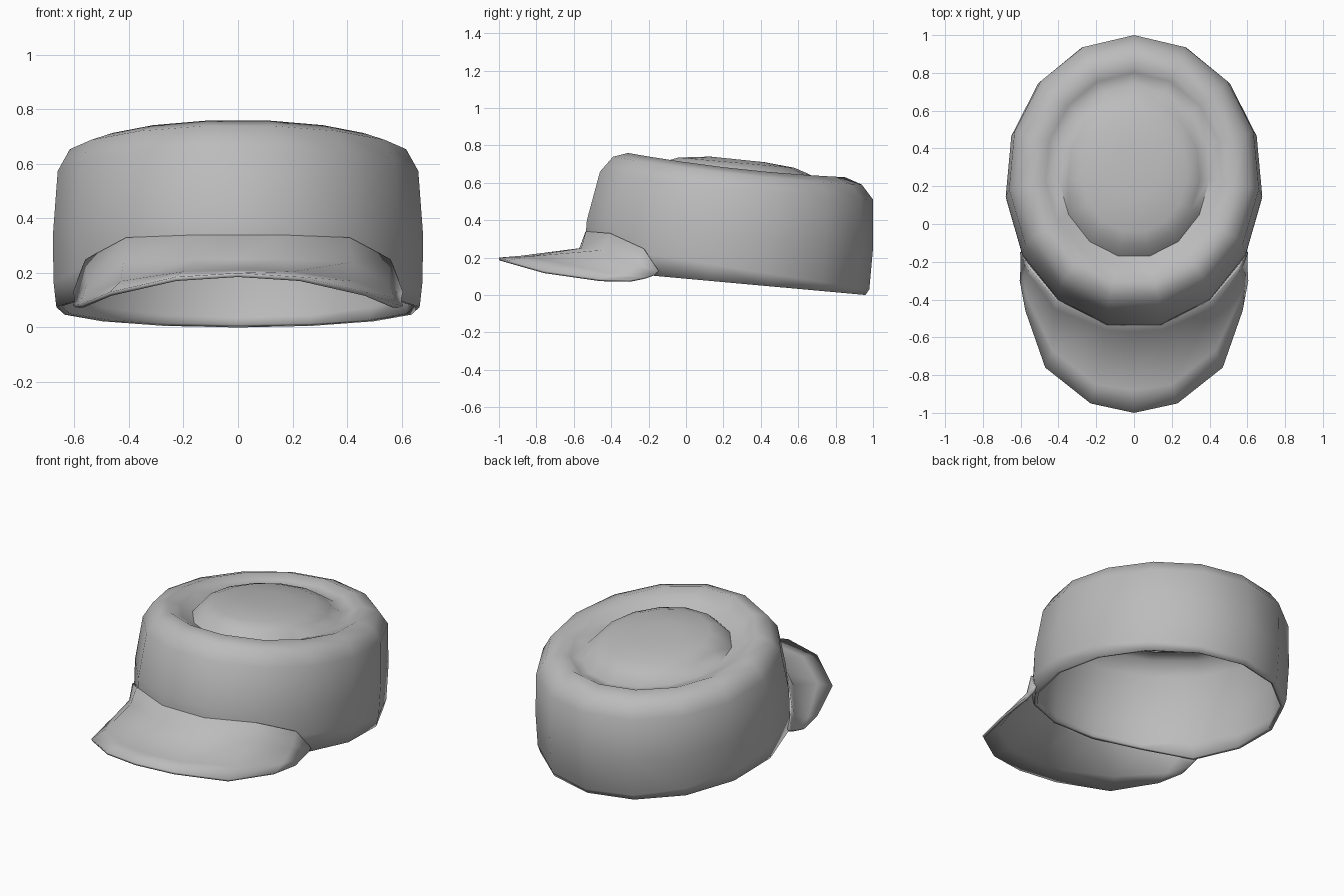
import bpy, bmesh, math
from mathutils import Vector

if "Cube" in bpy.data.objects:
    bpy.data.objects.remove(bpy.data.objects["Cube"], do_unlink=True)

SIDES = 15

cloth = bpy.data.materials.new("grey cloth")
cloth.use_nodes = True
GREY = (0.5, 0.5, 0.5, 1)
cloth.diffuse_color = GREY
cloth.node_tree.nodes["Principled BSDF"].inputs["Base Color"].default_value = GREY


def ring(front, back, half_width, z_front, z_back, sag=0):
    """Tilted oval with one corner at the back and a flat edge at the front."""
    depth = (back - front) / (1 + math.cos(math.pi / SIDES))
    points = []
    for k in range(SIDES):
        a = math.tau * k / SIDES
        y = back - depth + depth * math.cos(a)
        t = (y - front) / (back - front)
        z = z_front + (z_back - z_front) * t + sag * math.sin(a) ** 2
        points.append(Vector((half_width * math.sin(a), y, z)))
    return points


def make_part(name, rows, closed, thickness):
    """Skin rows of points into a smooth cloth shell."""
    bm = bmesh.new()
    grid = [[bm.verts.new(p) for p in row] for row in rows]
    for low, high in zip(grid, grid[1:]):
        n = len(low)
        for i in range(n if closed else n - 1):
            j = (i + 1) % n
            bm.faces.new((low[i], low[j], high[j], high[i]))
    if closed:
        bm.faces.new(grid[-1])
    bmesh.ops.recalc_face_normals(bm, faces=bm.faces)
    top = max(bm.faces, key=lambda f: f.calc_center_median().z)
    if top.normal.z < 0:
        bmesh.ops.reverse_faces(bm, faces=bm.faces)
    mesh = bpy.data.meshes.new(name)
    bm.to_mesh(mesh)
    bm.free()
    mesh.materials.append(cloth)
    obj = bpy.data.objects.new(name, mesh)
    bpy.context.collection.objects.link(obj)
    shell = obj.modifiers.new("thickness", "SOLIDIFY")
    shell.thickness = thickness
    shell.offset = -1
    bpy.ops.object.select_all(action="DESELECT")
    obj.select_set(True)
    bpy.context.view_layer.objects.active = obj
    bpy.ops.object.shade_smooth_by_angle(angle=math.radians(70))
    return obj


# Crown: wall, rounded shoulder, sunken groove and raised centre
rim = ring(-0.53, 0.96, 0.67, 0.135, 0.0)
for k, z in ((6, 0.2), (7, 0.235)):
    rim[k].z = rim[SIDES - k].z = z
crown_rows = [
    rim,
    ring(-0.54, 0.98, 0.68, 0.27, 0.03),
    ring(-0.53, 1.0, 0.683, 0.40, 0.25),
    ring(-0.46, 1.0, 0.665, 0.66, 0.51, -0.02),
    ring(-0.39, 0.94, 0.62, 0.74, 0.59, -0.02),
    ring(-0.31, 0.85, 0.53, 0.76, 0.63, -0.02),
    ring(-0.23, 0.80, 0.47, 0.70, 0.60),
    ring(-0.17, 0.74, 0.40, 0.66, 0.59),
    ring(-0.11, 0.66, 0.35, 0.715, 0.645),
    ring(-0.04, 0.58, 0.28, 0.735, 0.68),
    ring(0.13, 0.42, 0.13, 0.74, 0.71),
]
# Close the low back edge without lifting the front of the second row
for k in (6, 7):
    crown_rows[1][k].z = crown_rows[1][SIDES - k].z = rim[k].z + 0.04
make_part("crown", crown_rows, True, 0.02)


# Brim: right half of each row from the side to the middle, then mirrored
def mirrored(half):
    left = [Vector(p) for p in half]
    return left + [Vector((-p.x, p.y, p.z)) for p in reversed(left[:-1])]


brim_rows = [mirrored(half) for half in (
    # on the wall
    [(.605, -.15, .13), (.56, -.23, .25), (.41, -.405, .33), (.145, -.535, .34), (0, -.537, .34)],
    # fillet
    [(.60, -.17, .11), (.555, -.27, .16), (.42, -.45, .24), (.15, -.56, .25), (0, -.57, .25)],
    # upper surface
    [(.60, -.22, .095), (.57, -.38, .11), (.43, -.67, .17), (.20, -.85, .205), (0, -.88, .21)],
    # outer edge
    [(.605, -.30, .08), (.575, -.46, .085), (.47, -.76, .13), (.23, -.95, .185), (0, -1, .2)],
)]
make_part("brim", brim_rows, False, 0.015)
